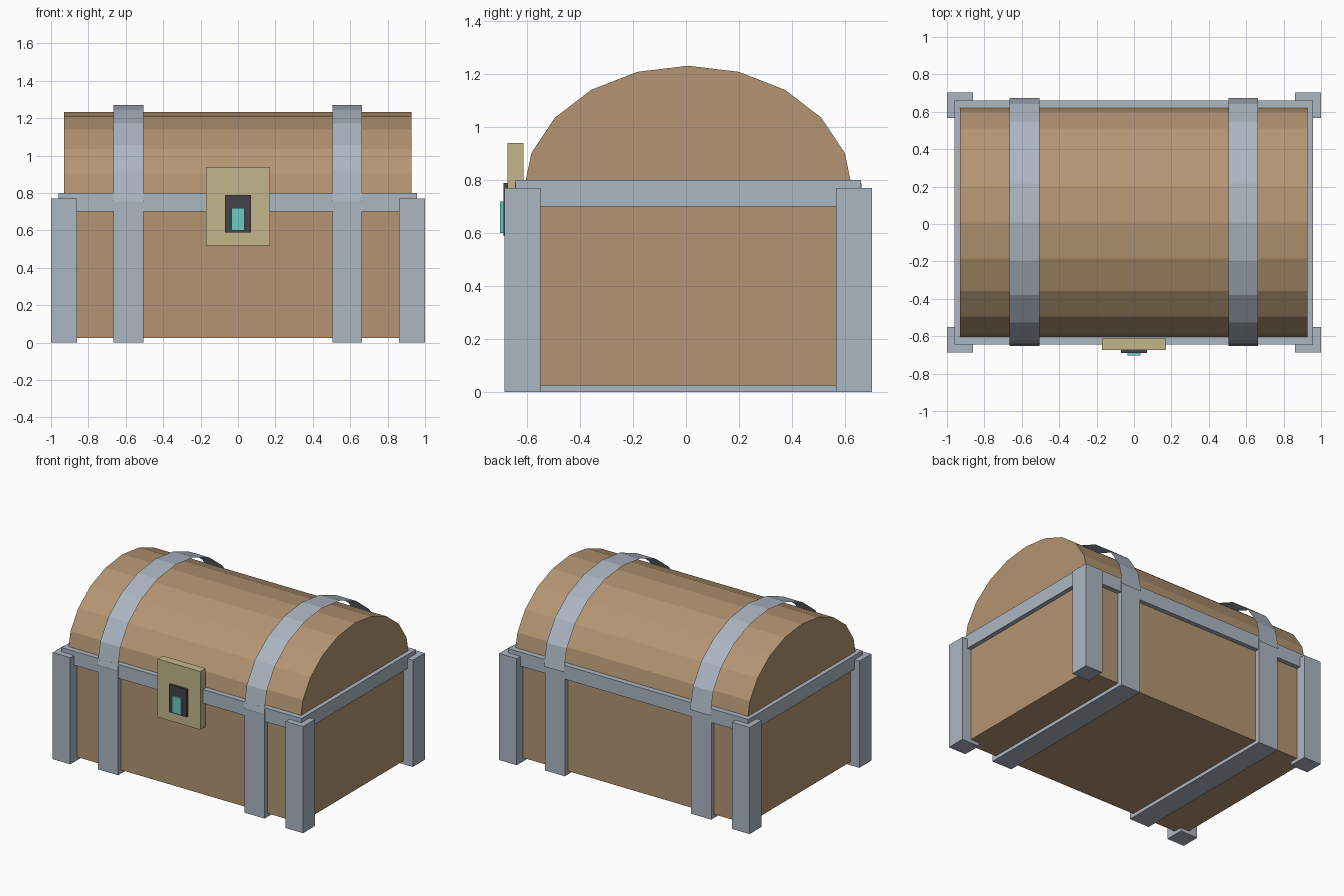
import bpy, bmesh, math

if "Cube" in bpy.data.objects:
    bpy.data.objects.remove(bpy.data.objects["Cube"])

CY = 0.009          # chest body centre in y (lock sticks out at the front)


def material(name, rgb):
    m = bpy.data.materials.new(name)
    m.diffuse_color = (*rgb, 1)
    m.use_nodes = True
    m.node_tree.nodes["Principled BSDF"].inputs["Base Color"].default_value = m.diffuse_color
    return m


WOOD = material("brown wood", (0.456, 0.301, 0.171))
IRON = material("grey iron", (0.413, 0.468, 0.539))
BRASS = material("pale brass", (0.55, 0.47, 0.255))
DARK = material("dark metal", (0.056, 0.056, 0.066))
TEAL = material("teal gem", (0.15, 0.60, 0.55))


def finish(name, bm, mat):
    me = bpy.data.meshes.new(name)
    bm.to_mesh(me)
    bm.free()
    ob = bpy.data.objects.new(name, me)
    me.materials.append(mat)
    bpy.context.collection.objects.link(ob)
    return ob


def box(name, x, y, z, mat):
    """Box from (min, max) ranges."""
    bm = bmesh.new()
    bmesh.ops.create_cube(bm, size=1)
    for v in bm.verts:
        v.co = [r[0] if c < 0 else r[1] for c, r in zip(v.co, (x, y, z))]
    return finish(name, bm, mat)


def arch(name, x, cy, ry, rz, mat, solid):
    """Half-round sweep along x: a closed solid or a thin open sheet."""
    bm = bmesh.new()
    rows = []
    for px in x:
        rows.append([bm.verts.new((px, cy - ry * math.cos(math.pi * i / 10),
                                   0.755 + rz * math.sin(math.pi * i / 10)))
                     for i in range(11)])
    a, b = rows
    for i in range(10):
        bm.faces.new((a[i], b[i], b[i + 1], a[i + 1]))
    if solid:
        bm.faces.new(a)
        bm.faces.new(b[::-1])
        bm.faces.new((a[0], a[10], b[10], b[0]))
        bmesh.ops.recalc_face_normals(bm, faces=bm.faces)
    return finish(name, bm, mat)


# Wooden box, iron rim and rounded lid
box("chest_body", (-0.93, 0.927), (CY - 0.62, CY + 0.62), (0.025, 0.78), WOOD)
box("rim", (-0.96, 0.958), (CY - 0.652, CY + 0.652), (0.70, 0.80), IRON)
arch("lid", (-0.93, 0.927), 0.008, 0.622, 0.477, WOOD, True)

# Corner posts
for sx, side in ((-1, "left"), (1, "right")):
    for y, end in (((-0.686, -0.55), "front"), ((0.566, 0.703), "back")):
        x = sorted((sx, sx * 0.86))
        box(f"corner_post_{end}_{side}", x, y, (0, 0.77), IRON)

# Straps: wrapped round the box, then a thin sheet floating over the lid
for cx, side in ((-0.586, "left"), (0.584, "right")):
    x = (cx - 0.08, cx + 0.08)
    box(f"body_strap_{side}", x, (CY - 0.654, CY + 0.654), (0, 0.79), IRON)
    arch(f"lid_strap_{side}", x, 0.011, 0.663, 0.515, IRON, False)

# Lock
box("lock_plate", (-0.17, 0.17), (-0.673, -0.613), (0.52, 0.94), BRASS)
box("lock_block", (-0.07, 0.07), (-0.689, -0.665), (0.59, 0.79), DARK)
box("lock_gem", (-0.036, 0.036), (-0.703, -0.68), (0.60, 0.72), TEAL)
